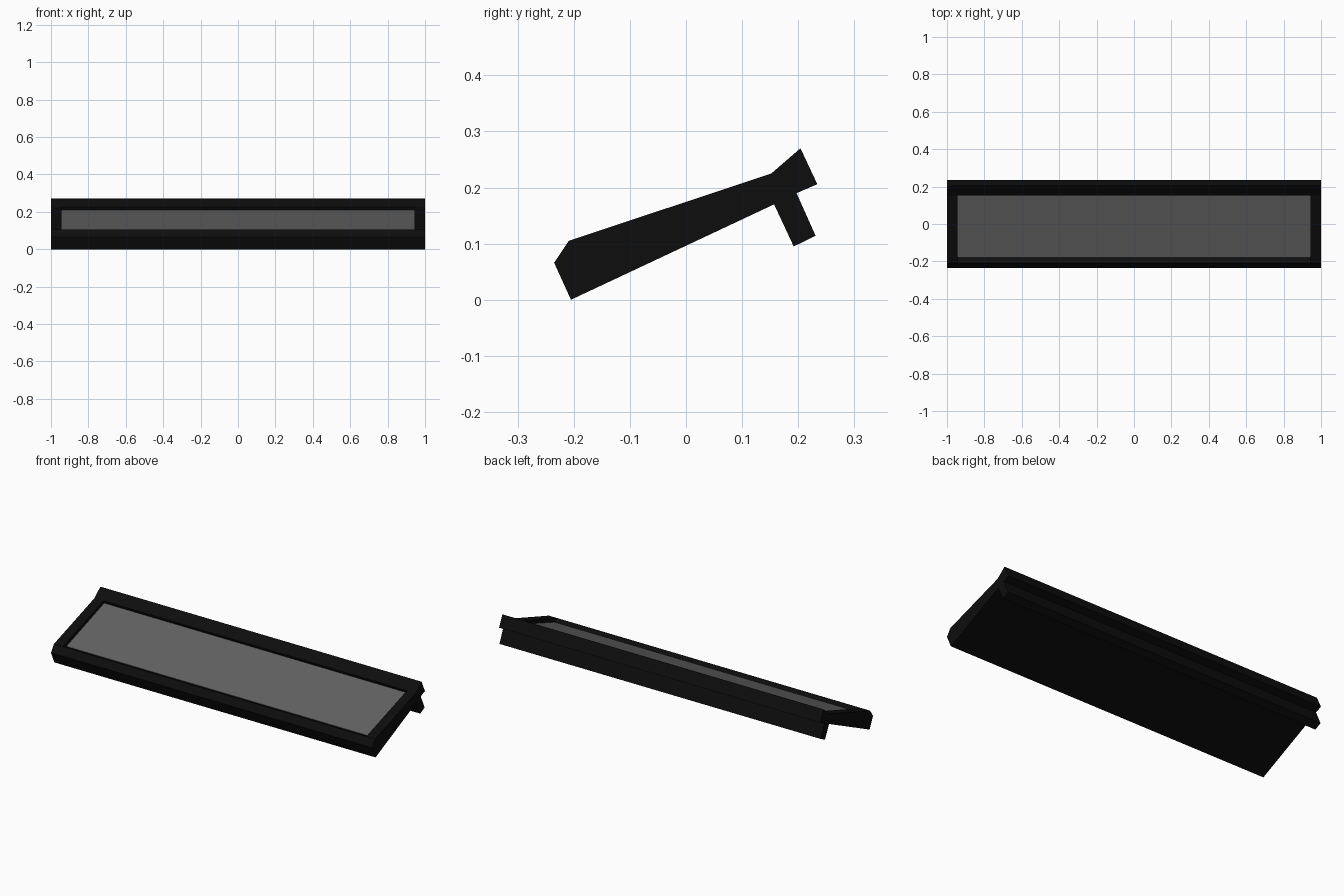
import bpy, bmesh

if "Cube" in bpy.data.objects:
    bpy.data.objects.remove(bpy.data.objects["Cube"])


def material(name, value):
    m = bpy.data.materials.new(name)
    m.diffuse_color = (value, value, value, 1)
    m.use_nodes = True
    m.node_tree.nodes["Principled BSDF"].inputs["Base Color"].default_value = m.diffuse_color
    return m


def extrude_profile(name, points, half_width, mat):
    """Extrude a (y, z) profile along x, symmetric about x = 0."""
    bm = bmesh.new()
    face = bm.faces.new([bm.verts.new((-half_width, y, z)) for y, z in points])
    ext = bmesh.ops.extrude_face_region(bm, geom=[face])
    verts = [g for g in ext["geom"] if isinstance(g, bmesh.types.BMVert)]
    bmesh.ops.translate(bm, verts=verts, vec=(2 * half_width, 0, 0))
    bmesh.ops.recalc_face_normals(bm, faces=bm.faces)
    mesh = bpy.data.meshes.new(name)
    bm.to_mesh(mesh)
    bm.free()
    mesh.materials.append(mat)
    obj = bpy.data.objects.new(name, mesh)
    bpy.context.collection.objects.link(obj)
    return obj


black = material("black plastic", 0.004)
grey = material("grey panel", 0.12)

# tilted wedge body with raised rear ridge and hooked mounting rib
body = extrude_profile("wedge_body", [
    (-0.205, 0.001), (-0.235, 0.066), (-0.209, 0.105), (0.152, 0.225),
    (0.204, 0.270), (0.234, 0.206), (0.197, 0.190), (0.231, 0.114),
    (0.192, 0.095), (0.157, 0.170), (-0.205, 0.0)][1:], 1.0, black)

# shallow tray cut into the top, with a sloping front wall
cutter = extrude_profile("tray_cutter", [
    (-0.209, 0.105), (-0.178, 0.093), (0.159, 0.208),
    (0.152, 0.225), (0.145, 0.30), (-0.215, 0.20)], 0.945, black)
cutter.hide_render = True
cut = body.modifiers.new("tray", "BOOLEAN")
cut.object = cutter
cut.operation = "DIFFERENCE"
cut.solver = "EXACT"
bpy.context.view_layer.objects.active = body
bpy.ops.object.modifier_apply(modifier=cut.name)
bpy.data.objects.remove(cutter)

# grey panel plate lying on the tray floor
extrude_profile("grey_panel", [
    (-0.178, 0.092), (-0.178, 0.095), (0.158, 0.210), (0.159, 0.207)], 0.944, grey)
